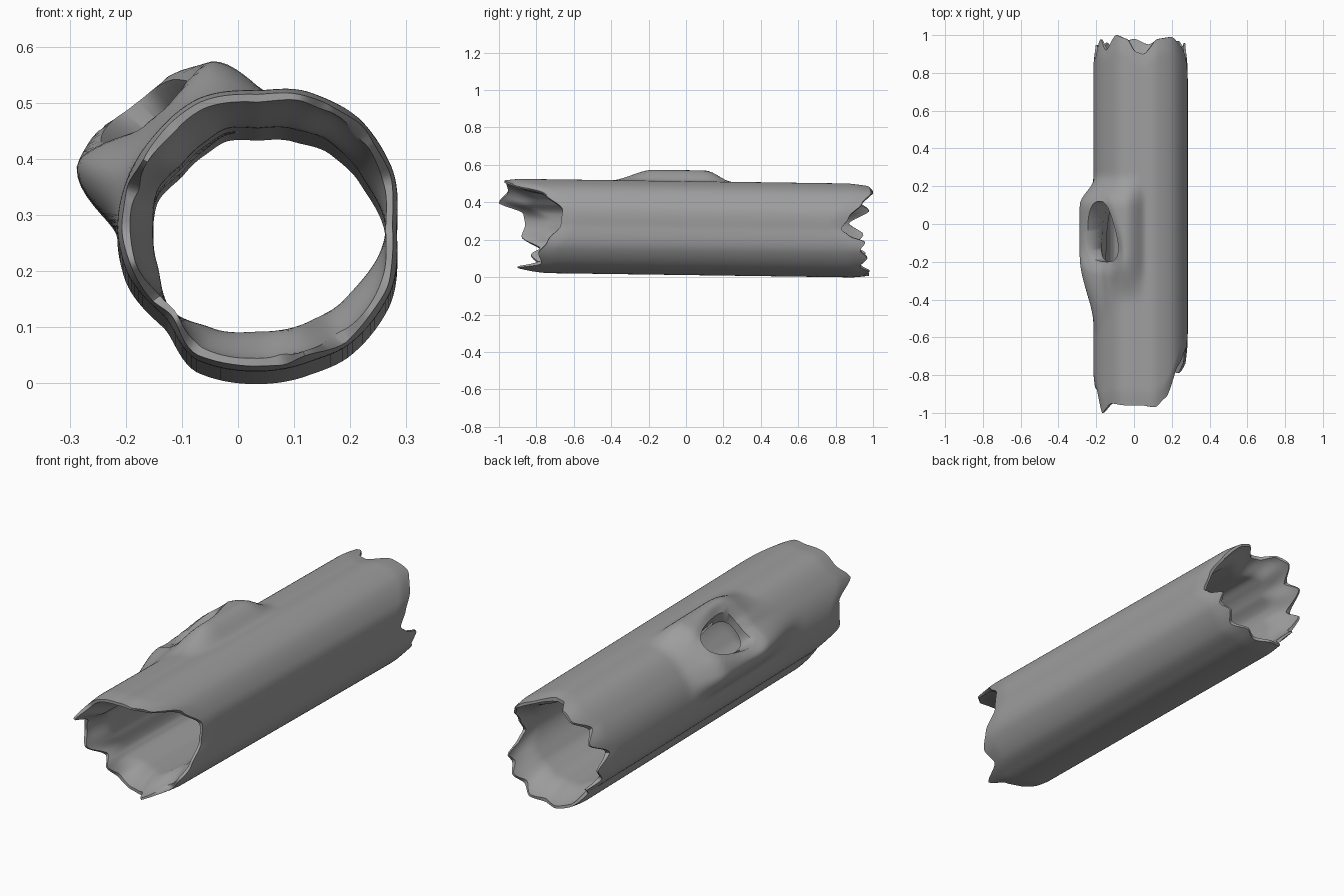
import bpy, bmesh, math

if "Cube" in bpy.data.objects:
    bpy.data.objects.remove(bpy.data.objects["Cube"])

N, M = 144, 90          # columns around, rows along the log
CX = 0.035

# Profiles around the log: (degrees, value), 0 = +x, 90 = up
OUTER = [(0, .248), (25, .263), (46, .266), (69, .257), (90, .243), (115, .252), (140, .246),
         (180, .25), (196, .247), (224, .229), (245, .259), (270, .256), (291, .257), (308, .264), (333, .263)]
INNER = [(0, .228), (28, .208), (50, .2), (70, .186), (90, .176), (108, .184), (122, .178), (140, .175),
         (160, .19), (180, .186), (200, .19), (224, .212), (245, .195), (270, .184), (300, .19), (322, .2)]
FRONT = [(0, -.67), (20, -.66), (40, -.75), (58, -.92), (72, -.97), (90, -.96), (110, -.96), (130, -.95),
         (150, -1), (164, -.87), (180, -.86), (196, -.88), (215, -.78), (228, -.83), (242, -.78), (265, -.81),
         (280, -.83), (290, -.9), (308, -.77), (323, -.79), (340, -.74)]
BACK = [(0, .83), (15, .87), (33, .94), (50, .99), (68, .98), (86, .9), (96, .91), (108, .98), (123, 1),
        (140, .92), (154, .98), (172, .87), (186, .95), (202, .9), (215, .96), (230, .9), (245, .96),
        (262, .98), (280, .95), (295, .98), (310, .93), (323, .97), (334, .93), (344, .96), (352, .87)]


def smooth(a, b, x):
    t = min(1, max(0, (x - a) / (b - a)))
    return t * t * (3 - 2 * t)


def around(table, deg):
    deg %= 360
    pts = table + [(360, table[0][1])]
    for (a, va), (b, vb) in zip(pts, pts[1:]):
        if a <= deg <= b:
            t = (deg - a) / (b - a)
            return va + (vb - va) * (0.3 * t + 0.7 * smooth(0, 1, t))


# Knot hole: rounded teardrop in (angle, y) space
HA, HY, HW, HL, TAPER = 133, -0.04, 17, 0.16, 0.35


def hole_uv(deg, y):
    v = (y - HY) / HL
    taper = 1 - TAPER * max(-1.3, min(1.3, v))
    u = (deg - HA) / (HW * taper)
    return u, v, (abs(u) ** 3 + abs(v) ** 3) ** (1 / 3)


def snap(deg, y):
    u, v, n = hole_uv(deg, y)
    u, v = u / n, v / n
    return HA + u * HW * (1 - TAPER * v), HY + v * HL


def position(layer, deg, y, f, b):
    n = hole_uv(deg, y)[2]
    # raised collar round the knot hole, high at the sides and back, low in front
    side = smooth(104, 159, deg)
    bump = (1 - smooth(26, 50, abs(deg - 132))) * smooth(-.42 - .18 * side, -.17, y) \
        * (1 - smooth(.1, .26, y))
    bump *= 1 - 0.6 * (1 - smooth(4, 27, abs(deg - 132))) * (1 - smooth(-.25, .08, y))
    r = around(OUTER, deg) + (0.067 + 0.03 * side) * bump
    r -= (0.008 + 0.012 * (1 - smooth(-.15, .05, y))) * (1 - smooth(1, 1.35, n))
    if layer:
        edge = smooth(-.02, .15, min(y - f, b - y))
        inner = around(INNER, deg) + 0.05 * (1 - smooth(1, 1.5, n))
        r = (r - .02) * (1 - edge) + min(inner, r - .02) * edge
    else:
        r -= 0.012 * (1 - smooth(-.05, .09, min(y - f, b - y)))
    a = math.radians(deg)
    return CX + r * math.cos(a), y, 0.267 - 0.014 * y + r * math.sin(a)


# Parameter grid, with the knot hole cut out and its border snapped smooth
ends = [(around(FRONT, 360 * i / N), around(BACK, 360 * i / N)) for i in range(N)]
soft = [[sum(ends[(i + d) % N][s] for d in range(-4, 5)) / 9 for s in (0, 1)] for i in range(N)]
grid = {}
for i, (f, b) in enumerate(ends):
    for j in range(M + 1):
        t = j / M
        t += -0.05 * math.sin(2 * math.pi * t)
        grid[i, j] = (360 * i / N, f + (b - f) * t)


def corners(i, j):
    k = (i + 1) % N
    return [(i, j), (k, j), (k, j + 1), (i, j + 1)]


keep, gone = [], []
for i in range(N):
    for j in range(M):
        c = corners(i, j)
        deg = 360 * (i + .5) / N
        y = sum(grid[p][1] for p in c) / 4
        (gone if hole_uv(deg, y)[2] < 1 else keep).append(c)
used = {p for c in keep for p in c}
border = used & {p for c in gone for p in c}
for p in border:
    grid[p] = snap(*grid[p])

# Relax the grid around the hole so the lip is even
near = [p for p in used if hole_uv(*grid[p])[2] < 2.2]
for _ in range(12):
    fresh = {}
    for i, j in near:
        ring = [grid[q] for q in ((i - 1, j), (i + 1, j), (i, j - 1), (i, j + 1))
                if q in used and ((i, j) not in border or q in border)]
        if ring:
            fresh[i, j] = [0.5 * grid[i, j][k] + 0.5 * sum(q[k] for q in ring) / len(ring) for k in (0, 1)]
    for p, q in fresh.items():
        grid[p] = snap(*q) if p in border else tuple(q)

# Outer and inner skins, joined along every open edge
bm = bmesh.new()
skins = [{p: bm.verts.new(position(s, *grid[p], *soft[p[0]])) for p in used} for s in (0, 1)]
count = {}
for c in keep:
    bm.faces.new([skins[0][p] for p in c])
    bm.faces.new([skins[1][p] for p in reversed(c)])
    for p, q in zip(c, c[1:] + c[:1]):
        count.setdefault(frozenset((p, q)), []).append((p, q))
for uses in count.values():
    if len(uses) == 1:
        p, q = uses[0]
        bm.faces.new([skins[0][q], skins[0][p], skins[1][p], skins[1][q]])
bmesh.ops.recalc_face_normals(bm, faces=bm.faces)
mesh = bpy.data.meshes.new("hollow_log")
bm.to_mesh(mesh)
bm.free()
log = bpy.data.objects.new("hollow_log", mesh)
bpy.context.collection.objects.link(log)

# Dark grey bark
bark = bpy.data.materials.new("bark")
bark.diffuse_color = (0.34, 0.34, 0.34, 1)
bark.use_nodes = True
bark.node_tree.nodes["Principled BSDF"].inputs["Base Color"].default_value = bark.diffuse_color
mesh.materials.append(bark)
bpy.context.view_layer.objects.active = log
log.select_set(True)
bpy.ops.object.shade_smooth_by_angle(angle=math.radians(60))
